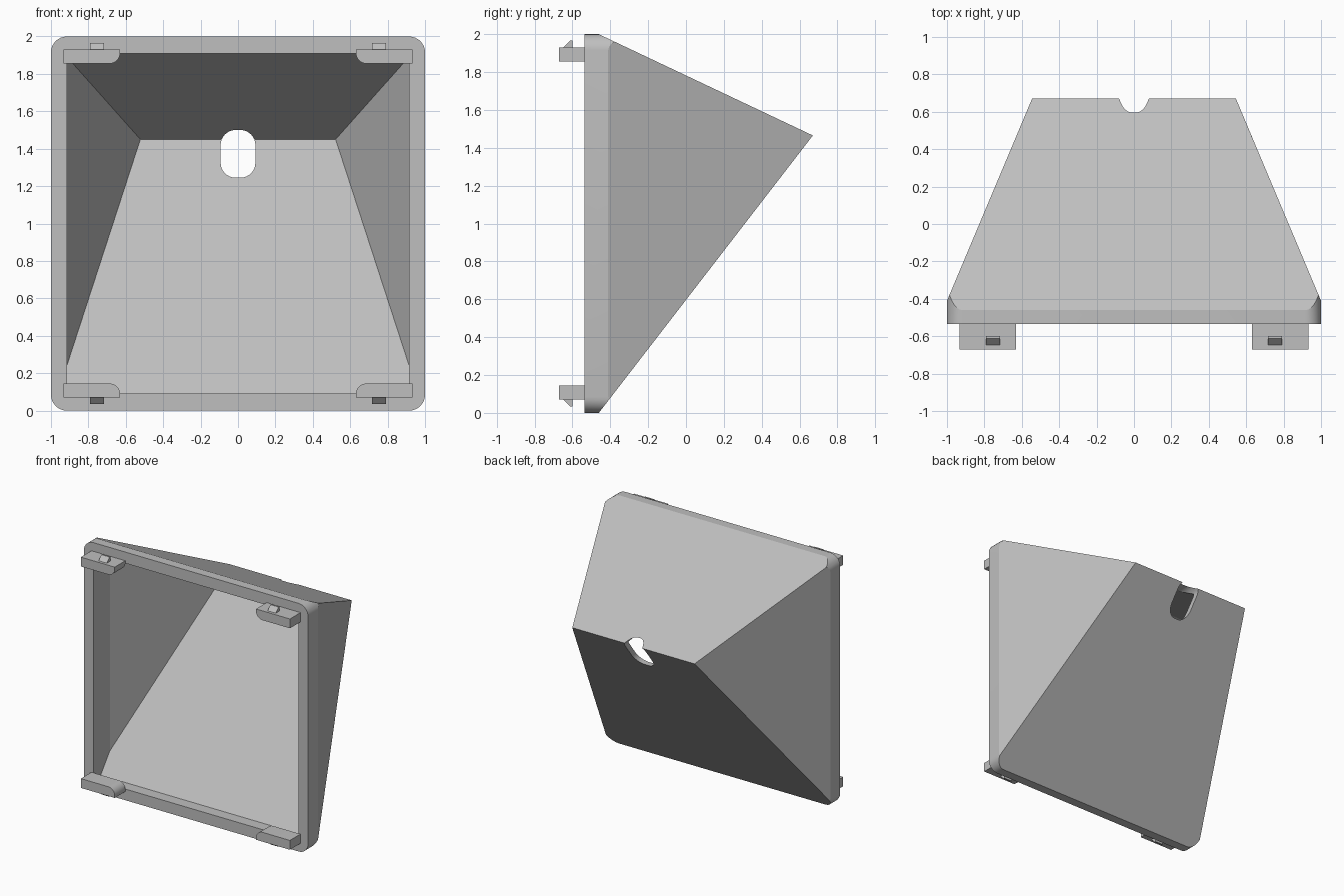
import bpy
import bmesh
import math

if "Cube" in bpy.data.objects:
    bpy.data.objects.remove(bpy.data.objects["Cube"], do_unlink=True)

# One grey plastic for the whole part
plastic = bpy.data.materials.new("grey plastic")
plastic.use_nodes = True
GREY = (0.52, 0.52, 0.52, 1)
plastic.diffuse_color = GREY
plastic.node_tree.nodes["Principled BSDF"].inputs["Base Color"].default_value = GREY


def finish(name, bm):
    bmesh.ops.recalc_face_normals(bm, faces=bm.faces)
    mesh = bpy.data.meshes.new(name)
    bm.to_mesh(mesh)
    bm.free()
    mesh.materials.append(plastic)
    obj = bpy.data.objects.new(name, mesh)
    bpy.context.collection.objects.link(obj)
    return obj


def rounded_outline(x0, x1, z0, z1, radii, steps=8):
    """Rectangle outline in x-z; radii start at the top right, anticlockwise."""
    corners = [(x1, z1, -1, -1), (x0, z1, 1, -1), (x0, z0, 1, 1), (x1, z0, -1, 1)]
    points = []
    for i, ((x, z, sx, sz), r) in enumerate(zip(corners, radii)):
        for k in range(steps + 1 if r else 1):
            a = math.pi / 2 * (i + k / steps)
            points.append((x + r * (sx + math.cos(a)), z + r * (sz + math.sin(a))))
    return points


def extrude(bm, outline, y0, y1):
    face = bm.faces.new([bm.verts.new((x, y0, z)) for x, z in outline])
    moved = bmesh.ops.extrude_face_region(bm, geom=[face])["geom"]
    bmesh.ops.translate(bm, vec=(0, y1 - y0, 0),
                        verts=[v for v in moved if isinstance(v, bmesh.types.BMVert)])


def prism(name, outline, y0, y1):
    bm = bmesh.new()
    extrude(bm, outline, y0, y1)
    return finish(name, bm)


SIDE, TOP, BOTTOM = 0.421, 0.473, 1.296     # slopes of the hood walls


def hood(name, outline, y0, ridge_x, ridge_y, ridge_z):
    """Straight prism trimmed by four sloping planes that meet at a ridge."""
    bm = bmesh.new()
    extrude(bm, outline, y0, ridge_y + 0.1)
    for co, no in (((ridge_x, ridge_y, ridge_z), (1, SIDE, 0)),
                   ((-ridge_x, ridge_y, ridge_z), (-1, SIDE, 0)),
                   ((0, ridge_y, ridge_z), (0, TOP, 1)),
                   ((0, ridge_y, ridge_z), (0, BOTTOM, -1))):
        geom = bm.verts[:] + bm.edges[:] + bm.faces[:]
        cut = bmesh.ops.bisect_plane(bm, geom=geom, dist=1e-5, plane_co=co,
                                     plane_no=no, clear_outer=True)["geom_cut"]
        bmesh.ops.holes_fill(bm, edges=[e for e in cut if isinstance(e, bmesh.types.BMEdge)])
    bmesh.ops.remove_doubles(bm, verts=bm.verts, dist=1e-4)
    return finish(name, bm)


def select_only(obj):
    bpy.ops.object.select_all(action='DESELECT')
    obj.select_set(True)
    bpy.context.view_layer.objects.active = obj


def subtract(target, cutter):
    mod = target.modifiers.new("cut", 'BOOLEAN')
    mod.operation = 'DIFFERENCE'
    mod.solver = 'EXACT'
    mod.object = cutter
    select_only(target)
    bpy.ops.object.modifier_apply(modifier=mod.name)
    bpy.data.objects.remove(cutter, do_unlink=True)


def smooth(obj):
    select_only(obj)
    bpy.ops.object.shade_smooth_by_angle(angle=math.radians(20))


# Hollow hood with a rounded front rim
FRONT = -0.535
shell = hood("hood_shell", rounded_outline(-1, 1, 0, 2, [0.085] * 4),
             FRONT, 0.545, 0.67, 1.465)
subtract(shell, hood("cavity", rounded_outline(-0.915, 0.915, 0.09, 1.91, [0] * 4),
                     FRONT - 0.1, 0.522, 0.607, 1.45))

# Rounded slot through the rear ridge
subtract(shell, prism("slot", rounded_outline(-0.093, 0.093, 1.245, 1.5, [0.08] * 4), 0.2, 0.9))
smooth(shell)

# Four corner clips, each with a wedge-shaped catch
for side, sx in (("left", 1), ("right", -1)):
    for level, sz in (("upper", 1), ("lower", -1)):
        bm = bmesh.new()
        block = rounded_outline(0.63, 0.932, 0.855, 0.93, [0, 0, 0.058, 0])
        extrude(bm, block, -0.67, FRONT)
        catch = [(-0.6, 0.925), (-0.6, 0.966), (-0.612, 0.966), (-0.652, 0.925)]
        face = bm.faces.new([bm.verts.new((0.717, y, z)) for y, z in catch])
        moved = bmesh.ops.extrude_face_region(bm, geom=[face])["geom"]
        bmesh.ops.translate(bm, vec=(0.073, 0, 0),
                            verts=[v for v in moved if isinstance(v, bmesh.types.BMVert)])
        for v in bm.verts:
            v.co.x *= sx
            v.co.z = 1 + sz * v.co.z
        smooth(finish(f"{level}_{side}_clip", bm))
